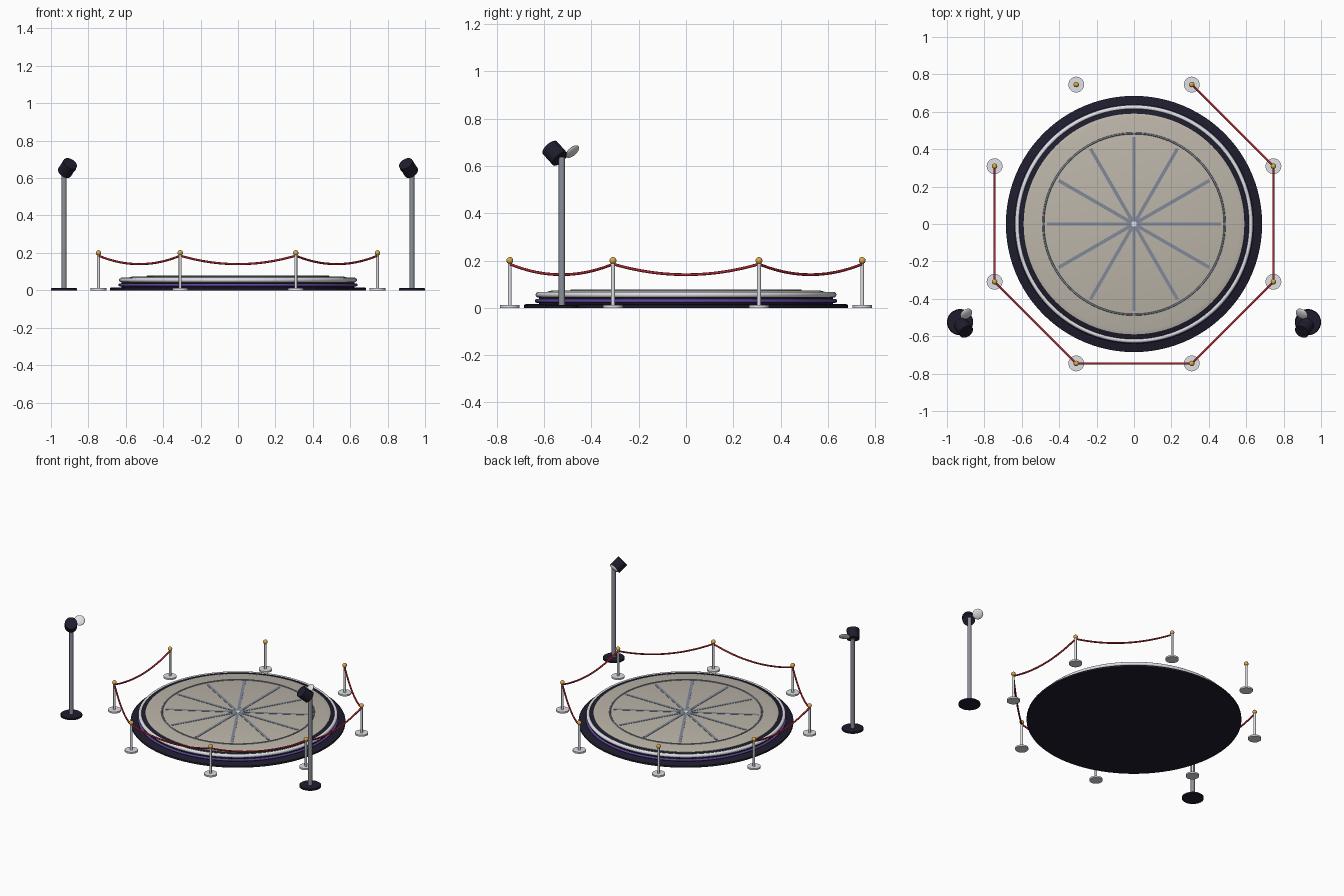
import bpy, bmesh, math
from mathutils import Vector, Matrix

if "Cube" in bpy.data.objects:
    bpy.data.objects.remove(bpy.data.objects["Cube"])


def material(name, rgb):
    m = bpy.data.materials.new(name)
    m.diffuse_color = (*rgb, 1)
    m.use_nodes = True
    m.node_tree.nodes["Principled BSDF"].inputs["Base Color"].default_value = m.diffuse_color
    return m


DARK = material("dark navy", (0.013, 0.012, 0.026))
PURPLE = material("purple strip", (0.12, 0.06, 0.34))
SILVER = material("polished silver", (0.74, 0.75, 0.79))
STEEL = material("blue steel", (0.22, 0.25, 0.32))
POLE = material("pole steel", (0.26, 0.28, 0.32))
STONE = material("warm stone", (0.50, 0.46, 0.395))
GOLD = material("gold", (0.72, 0.40, 0.06))
RED = material("red rope", (0.42, 0.02, 0.03))
LENS = material("pale lens", (0.88, 0.90, 0.93))


def finish(bm, name, mat):
    # smooth shading with sharp edges kept above 35 degrees
    bmesh.ops.recalc_face_normals(bm, faces=bm.faces[:])
    for f in bm.faces:
        f.smooth = True
    for e in bm.edges:
        if len(e.link_faces) == 2 and e.calc_face_angle(0) > math.radians(35):
            e.smooth = False
    me = bpy.data.meshes.new(name)
    bm.to_mesh(me)
    bm.free()
    me.materials.append(mat)
    ob = bpy.data.objects.new(name, me)
    bpy.context.collection.objects.link(ob)
    return ob


def lathe(name, profile, mat, segs=96, at=(0, 0, 0), closed=False):
    """Spin (radius, z) points around z; radius 0 makes a pole."""
    bm = bmesh.new()
    pts = [bm.verts.new((r, 0, z)) for r, z in profile]
    pairs = list(zip(pts, pts[1:])) + ([(pts[-1], pts[0])] if closed else [])
    edges = [bm.edges.new(p) for p in pairs]
    bmesh.ops.spin(bm, geom=pts + edges, cent=(0, 0, 0), axis=(0, 0, 1),
                   angle=math.tau, steps=segs, use_duplicate=False)
    bmesh.ops.remove_doubles(bm, verts=bm.verts[:], dist=1e-5)
    bmesh.ops.translate(bm, verts=bm.verts[:], vec=at)
    return finish(bm, name, mat)


def torus(name, major, minor, z, mat):
    prof = [(major + minor * math.cos(a * math.tau / 12),
             z + minor * math.sin(a * math.tau / 12)) for a in range(12)]
    return lathe(name, prof, mat, closed=True)


def rod(name, p, q, r, mat, segs=24):
    """Capped cylinder between two points."""
    p, q = Vector(p), Vector(q)
    d = q - p
    bm = bmesh.new()
    bmesh.ops.create_cone(bm, cap_ends=True, segments=segs, radius1=r, radius2=r,
                          depth=d.length,
                          matrix=Matrix.Translation((p + q) / 2)
                          @ d.to_track_quat('Z', 'Y').to_matrix().to_4x4())
    return finish(bm, name, mat)


def ball(name, at, r, mat, axis=(0, 0, 1), flat=1):
    """Sphere, optionally flattened along an axis."""
    bm = bmesh.new()
    bmesh.ops.create_uvsphere(bm, u_segments=24, v_segments=14, radius=r,
                              matrix=Matrix.Translation(at)
                              @ Vector(axis).to_track_quat('Z', 'Y').to_matrix().to_4x4()
                              @ Matrix.Diagonal((1, 1, flat, 1)))
    return finish(bm, name, mat)


# Round stage
lathe("stage_base", [(0, 0), (.685, 0), (.685, .012), (.68, .015), (0, .015)], DARK)
lathe("stage_body", [(0, .01), (.622, .01), (.622, .06), (.616, .064), (0, .064)], DARK)
torus("purple_light_strip", .632, .008, .029, PURPLE)
torus("silver_trim", .624, .0125, .055, SILVER)
lathe("stage_top", [(0, .06), (.59, .06), (.59, .067), (.568, .073), (0, .073)], STONE)
torus("inlay_ring", .485, .005, .073, STEEL)

# Radial inlay bars
for i in range(6):
    bm = bmesh.new()
    bmesh.ops.create_cube(bm, size=1, matrix=Matrix.Rotation(i * math.pi / 6, 4, 'Z')
                          @ Matrix.Translation((0, 0, .0725))
                          @ Matrix.Diagonal((.93, .018, .005, 1)))
    finish(bm, f"inlay_bar_{i}", STEEL)
rod("inlay_hub", (0, 0, .07), (0, 0, .0765), .014, SILVER)

# Barrier posts
R = .807
posts = [(R * math.cos(math.radians(22.5 + 45 * i)),
          R * math.sin(math.radians(22.5 + 45 * i))) for i in range(8)]
for i, (x, y) in enumerate(posts):
    rod(f"post_base_{i}", (x, y, 0), (x, y, .011), .042, SILVER, 32)
    rod(f"post_pole_{i}", (x, y, .005), (x, y, .195), .008, SILVER, 16)
    ball(f"post_finial_{i}", (x, y, .2), .0145, GOLD)

# Sagging ropes, with the two back left spans left open
for i in range(8):
    if i in (1, 2):
        continue
    a, b = posts[i], posts[(i + 1) % 8]
    cu = bpy.data.curves.new(f"rope_{i}", 'CURVE')
    cu.dimensions = '3D'
    cu.bevel_depth = .0058
    cu.bevel_resolution = 2
    cu.use_fill_caps = True
    sp = cu.splines.new('POLY')
    n = 20
    sp.points.add(n)
    for k in range(n + 1):
        t = k / n
        sp.points[k].co = (a[0] + (b[0] - a[0]) * t, a[1] + (b[1] - a[1]) * t,
                           .185 - .045 * 4 * t * (1 - t), 1)
    sp.use_smooth = True
    cu.materials.append(RED)
    bpy.context.collection.objects.link(bpy.data.objects.new(f"rope_{i}", cu))

# Two mirrored spotlights on stands
for side, s in (("left", -1), ("right", 1)):
    x, y = s * .93, -.525
    lathe(f"{side}_lamp_base", [(0, 0), (.07, 0), (.07, .009), (.066, .012), (0, .012)],
          DARK, 40, (x, y, 0))
    rod(f"{side}_lamp_pole", (x, y, .008), (x, y, .638), .0135, POLE)
    axis = Vector((-s * .43, -.6, .67)).normalized()
    head = Vector((s * .912, -.555, .654))
    rod(f"{side}_lamp_head", head - axis * .035, head + axis * .035, .04, DARK, 32)
    lens = Vector((s * .897, -.481, .661))
    ball(f"{side}_lamp_lens", lens, .035, LENS, axis, .3)
